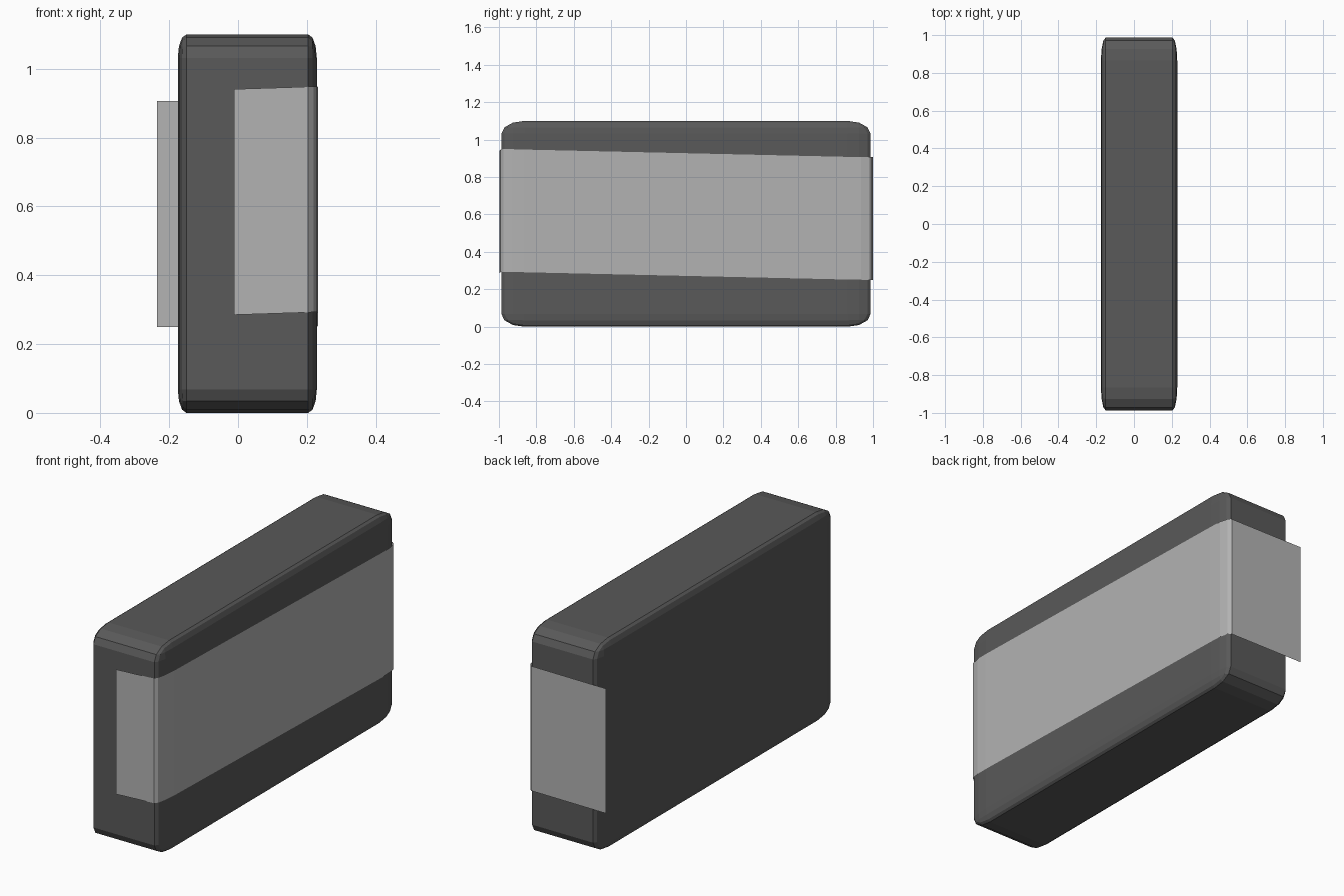
import bpy, bmesh
from mathutils import Matrix

if "Cube" in bpy.data.objects:
    bpy.data.objects.remove(bpy.data.objects["Cube"])


def finish(name, bm, grey):
    mesh = bpy.data.meshes.new(name)
    bm.to_mesh(mesh)
    bm.free()
    obj = bpy.data.objects.new(name, mesh)
    bpy.context.collection.objects.link(obj)
    mat = bpy.data.materials.new(name + "_grey")
    mat.diffuse_color = (grey, grey, grey, 1)
    mat.use_nodes = True
    mat.node_tree.nodes["Principled BSDF"].inputs["Base Color"].default_value = mat.diffuse_color
    mesh.materials.append(mat)
    return obj


# Rounded block: a bevelled unit cube stretched to size
bm = bmesh.new()
bmesh.ops.create_cube(bm, size=1)
bmesh.ops.bevel(bm, geom=bm.edges[:], offset=0.062, segments=3,
                profile=0.5, affect='EDGES')
bmesh.ops.transform(bm, verts=bm.verts[:],
                    matrix=Matrix.Translation((0.027, 0, 0.55))
                    @ Matrix.Diagonal((0.404, 1.974, 1.1, 1)))
finish("block", bm, 0.1)

# Thin band wrapped round the front, right and back: (x, y, lower z)
path = [(-0.012, -0.998, 0.285), (0.204, -0.991, 0.292),
        (0.219, -0.976, 0.293), (0.229, -0.93, 0.293),
        (0.232, -0.865, 0.291), (0.232, 0.865, 0.252),
        (0.230, 0.935, 0.251), (0.220, 0.98, 0.25),
        (0.204, 0.995, 0.25), (-0.235, 1.0, 0.25)]
bm = bmesh.new()
rows = [(bm.verts.new((x, y, z)), bm.verts.new((x, y, z + 0.656)))
        for x, y, z in path]
for a, b in zip(rows, rows[1:]):
    bm.faces.new((a[0], b[0], b[1], a[1]))
finish("band", bm, 0.45)
